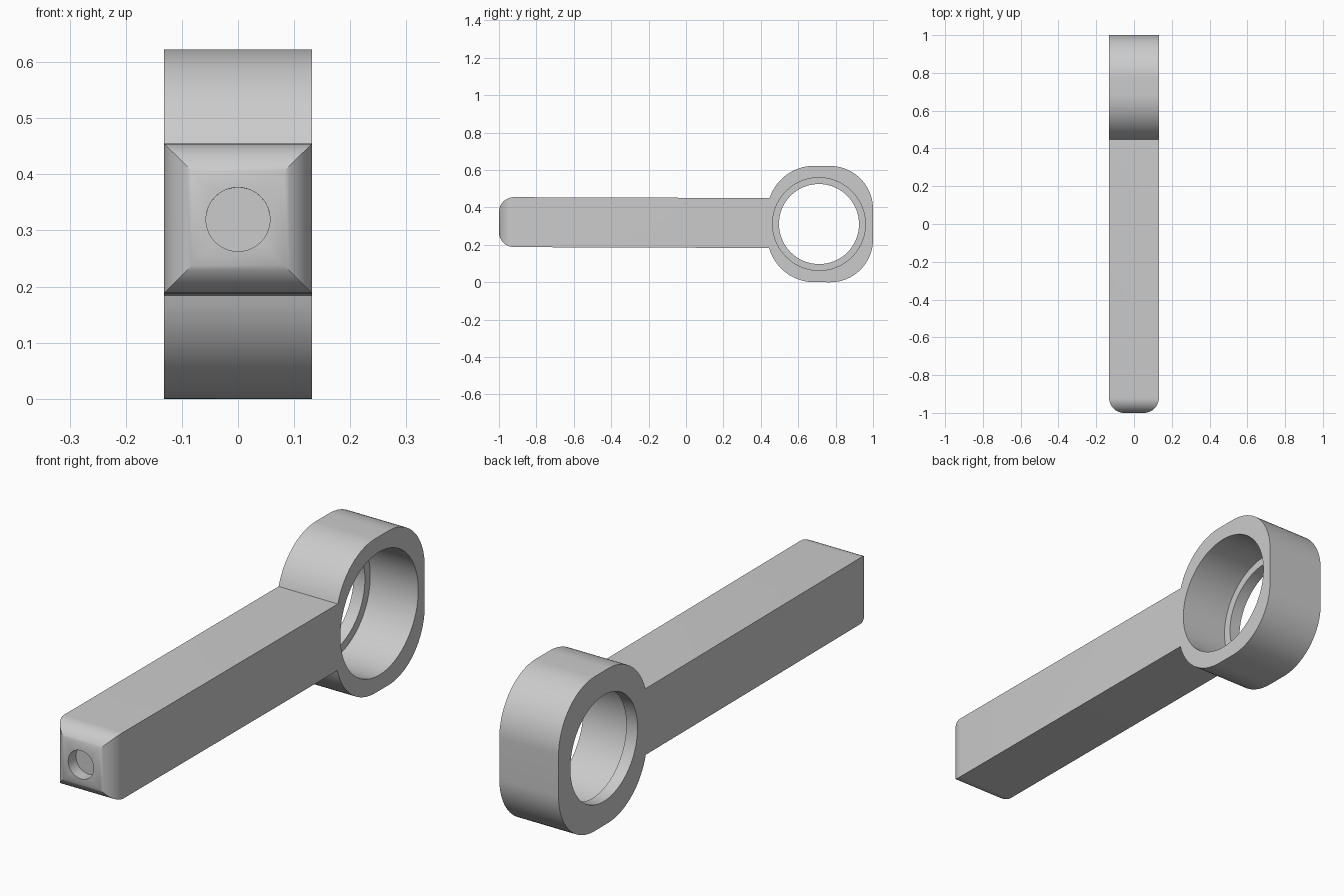
import bpy, bmesh
from math import sin, cos, pi, radians, asin
from mathutils import Vector

cube = bpy.data.objects.get("Cube")
if cube:
    bpy.data.objects.remove(cube, do_unlink=True)

HALF = 0.132                  # half width of the whole part
RING_Y, RING_Z = 0.711, 0.312  # bore centre
ARM_Z, ARM_H = 0.3165, 0.1335  # arm centre line and half height
FILLET = 0.08

grey = bpy.data.materials.new("light_grey")
grey.use_nodes = True
grey.diffuse_color = (0.6, 0.6, 0.6, 1)
grey.node_tree.nodes["Principled BSDF"].inputs["Base Color"].default_value = (0.6, 0.6, 0.6, 1)


def arc(cx, cy, r, start, end, n=16):
    """Points on an arc, angles in radians."""
    return [(cx + r * cos(start + (end - start) * i / n),
             cy + r * sin(start + (end - start) * i / n)) for i in range(n + 1)]


def prism(name, profile, place, direction):
    """Extrude a 2D profile, placed in space, along a direction."""
    bm = bmesh.new()
    face = bm.faces.new([bm.verts.new(place(a, b)) for a, b in profile])
    result = bmesh.ops.extrude_face_region(bm, geom=[face])
    verts = [v for v in result["geom"] if isinstance(v, bmesh.types.BMVert)]
    bmesh.ops.translate(bm, verts=verts, vec=Vector(direction))
    bmesh.ops.recalc_face_normals(bm, faces=bm.faces)
    mesh = bpy.data.meshes.new(name)
    bm.to_mesh(mesh)
    bm.free()
    mesh.materials.append(grey)
    obj = bpy.data.objects.new(name, mesh)
    bpy.context.collection.objects.link(obj)
    return obj


def combine(target, tool, operation):
    """Apply a boolean and discard the tool."""
    mod = target.modifiers.new(operation.lower(), 'BOOLEAN')
    mod.operation, mod.object, mod.solver = operation, tool, 'EXACT'
    bpy.context.view_layer.objects.active = target
    bpy.ops.object.modifier_apply(modifier=mod.name)
    bpy.data.objects.remove(tool, do_unlink=True)


def circle(cy, cz, r):
    return arc(cy, cz, r, 0, 2 * pi, 72)[:-1]


# Side profile: upper half from arm tip to ring back, mirrored for the lower half
big, small, top = 0.25, 0.23, 0.311
dz = top - big
neck = pi - asin((ARM_Z + ARM_H - RING_Z - dz) / big)
upper = arc(-1 + FILLET, ARM_Z + ARM_H - FILLET, FILLET, pi, pi / 2, 12)
upper += arc(0.685, RING_Z + dz, big, neck, pi / 2, 24)
upper += arc(1 - small, RING_Z + top - small, small, pi / 2, 0, 24)
lower = [(y, 2 * (ARM_Z if y < 0.4 else RING_Z) - z) for y, z in reversed(upper)]
# Keep the lower neck flush with the underside of the arm
low_neck = pi + asin((RING_Z - dz - ARM_Z + ARM_H) / big)
lower_ring = arc(0.685, RING_Z - dz, big, 1.5 * pi, low_neck, 24)
lower = lower[:25] + lower_ring + lower[50:]
rod = prism("ring_ended_rod", upper + lower,
            lambda y, z: (-HALF, y, z), (2 * HALF, 0, 0))

# Plan profile rounds the sides of the arm tip and leaves mitred corners
left = arc(HALF - FILLET, -1 + FILLET, FILLET, -pi / 2, 0, 12)
plan = left + [(HALF, 1.1), (-HALF, 1.1)] + [(-x, y) for x, y in reversed(left)]
combine(rod, prism("tip_rounding", plan, lambda x, y: (x, y, -0.2), (0, 0, 1.2)), 'INTERSECT')

# Through bore, wider counterbore leaving a thin lip, and blind hole in the tip
combine(rod, prism("bore", circle(RING_Y, RING_Z, 0.214),
                   lambda y, z: (-0.3, y, z), (0.6, 0, 0)), 'DIFFERENCE')
combine(rod, prism("counterbore", circle(RING_Y, RING_Z, 0.248),
                   lambda y, z: (-HALF + 0.05, y, z), (0.5, 0, 0)), 'DIFFERENCE')
combine(rod, prism("tip_hole", circle(0, ARM_Z - 0.002, 0.057),
                   lambda x, z: (x, -1.1, z), (0, 0.15, 0)), 'DIFFERENCE')

# The arm rises very slightly toward its tip
for v in rod.data.vertices:
    v.co.z -= 0.0035 * (v.co.y - RING_Y)
lowest = min(v.co.z for v in rod.data.vertices)
for v in rod.data.vertices:
    v.co.z -= lowest

bpy.ops.object.select_all(action='DESELECT')
rod.select_set(True)
bpy.context.view_layer.objects.active = rod
bpy.ops.object.shade_smooth_by_angle(angle=radians(30))
